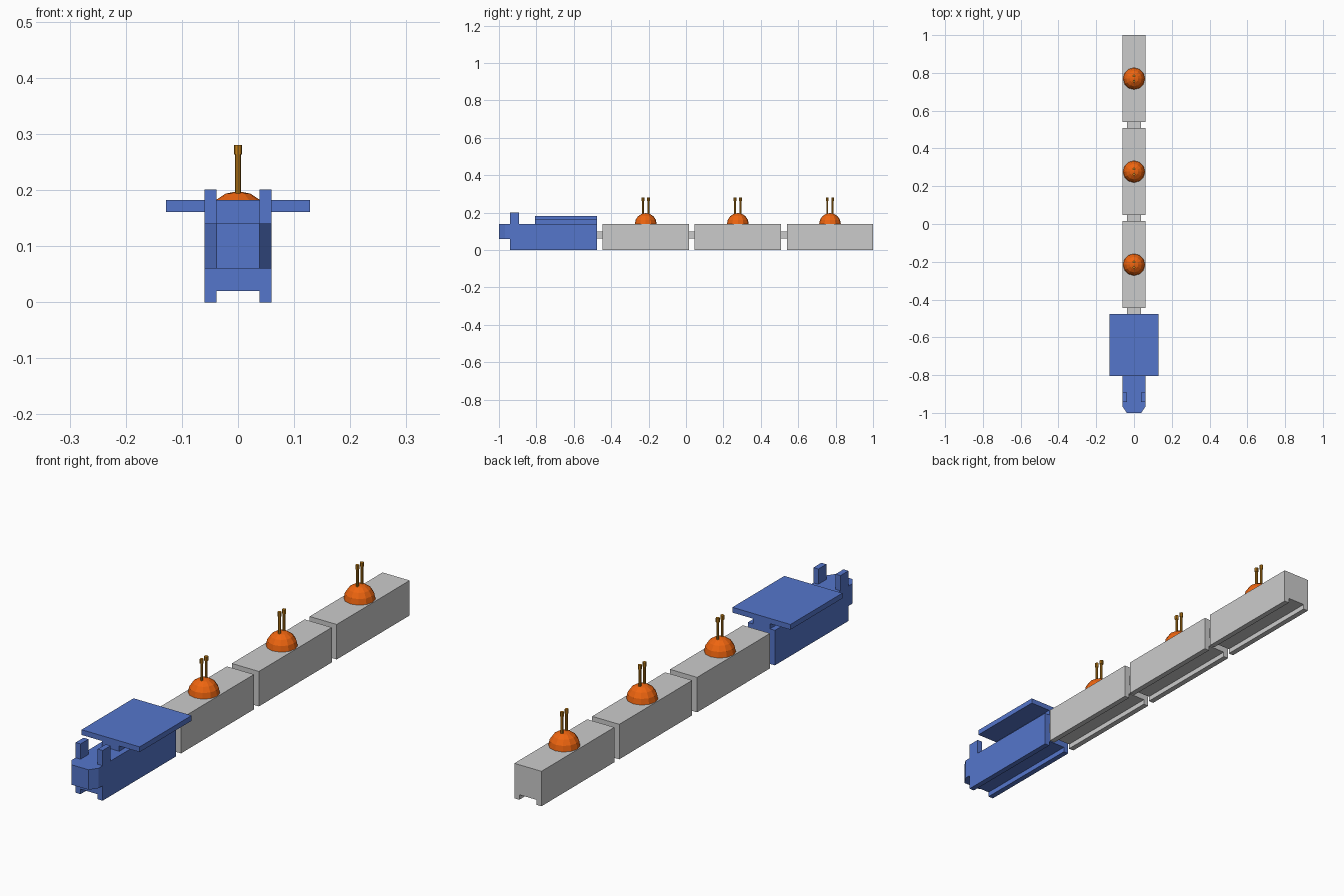
import bpy, bmesh
from mathutils import Matrix, Vector

if "Cube" in bpy.data.objects:
    bpy.data.objects.remove(bpy.data.objects["Cube"])


def material(name, rgb):
    m = bpy.data.materials.new(name)
    m.diffuse_color = (*rgb, 1)
    m.use_nodes = True
    m.node_tree.nodes["Principled BSDF"].inputs["Base Color"].default_value = m.diffuse_color
    return m


BLUE = material("blue", (0.09, 0.18, 0.60))
ORANGE = material("orange", (0.86, 0.13, 0.005))
BRASS = material("brass", (0.55, 0.22, 0.01))


def finish(name, bm, mat=None):
    bmesh.ops.recalc_face_normals(bm, faces=bm.faces)
    mesh = bpy.data.meshes.new(name)
    bm.to_mesh(mesh)
    bm.free()
    if mat:
        mesh.materials.append(mat)
    ob = bpy.data.objects.new(name, mesh)
    bpy.context.collection.objects.link(ob)
    return ob


def extrude(name, half, axis, a, b, mat=None):
    """Mirror a half outline across x = 0 and extrude it along y or z."""
    outline = half + [(-x, v) for x, v in reversed(half)]
    place = (lambda x, v: (x, a, v)) if axis == 'y' else (lambda x, v: (x, v, a))
    bm = bmesh.new()
    face = bm.faces.new([bm.verts.new(place(x, v)) for x, v in outline])
    out = bmesh.ops.extrude_face_region(bm, geom=[face])
    verts = [g for g in out['geom'] if isinstance(g, bmesh.types.BMVert)]
    move = Vector((0, b - a, 0)) if axis == 'y' else Vector((0, 0, b - a))
    bmesh.ops.translate(bm, verts=verts, vec=move)
    return finish(name, bm, mat)


def box(name, lo, hi, mat=None):
    bm = bmesh.new()
    lo, hi = Vector(lo), Vector(hi)
    bmesh.ops.create_cube(bm, size=1, matrix=Matrix.Translation((lo + hi) / 2)
                          @ Matrix.Diagonal((*(hi - lo), 1)))
    return finish(name, bm, mat)


# body section with the track channel underneath
W, IN, H = 0.06, 0.038, 0.14
BODY = [(IN, 0.02), (IN, 0), (W, 0), (W, H)]
LENGTH, GAP = 0.4615, 0.031
LOCO_BACK = -0.477

# locomotive: body, chamfered nose, T-shaped roof, front posts
extrude("locomotive_body", BODY, 'y', -0.942, LOCO_BACK, BLUE)
extrude("locomotive_nose", [(W, -0.942), (W, -0.968), (IN, -1.0)], 'z', 0.06, H, BLUE)
extrude("locomotive_roof", [(IN, H), (IN, 0.161), (0.1286, 0.161), (0.1286, 0.182)],
        'y', -0.806, LOCO_BACK, BLUE)
for side, x0, x1 in (("left", -W, -IN), ("right", IN, W)):
    box(side + "_front_post", (x0, -0.942, H), (x1, -0.892, 0.201), BLUE)

for i in range(3):
    n = f"_{i + 1}"
    start = LOCO_BACK + GAP + i * (LENGTH + GAP)
    mid = start + LENGTH / 2

    # wagon and the coupler in front of it
    extrude("wagon_body" + n, BODY, 'y', start, start + LENGTH)
    box("coupler" + n, (-0.036, start - GAP, 0.061), (0.036, start, 0.10))

    # faceted half dome
    bm = bmesh.new()
    bmesh.ops.create_uvsphere(bm, u_segments=12, v_segments=8, radius=0.058,
                              matrix=Matrix.Translation((0, mid, H)))
    bmesh.ops.bisect_plane(bm, geom=bm.verts[:] + bm.edges[:] + bm.faces[:],
                           plane_co=(0, mid, H), plane_no=(0, 0, 1),
                           clear_inner=True)
    finish("dome" + n, bm, ORANGE)

    # twin pins with wider heads
    bm = bmesh.new()
    for dy in (-0.0145, 0.0145):
        for r, z0, z1 in ((0.0052, 0.17, 0.263), (0.0075, 0.263, 0.28)):
            bmesh.ops.create_cone(bm, cap_ends=True, segments=8, radius1=r, radius2=r,
                                  depth=z1 - z0,
                                  matrix=Matrix.Translation((0, mid + dy, (z0 + z1) / 2)))
    finish("pins" + n, bm, BRASS)
